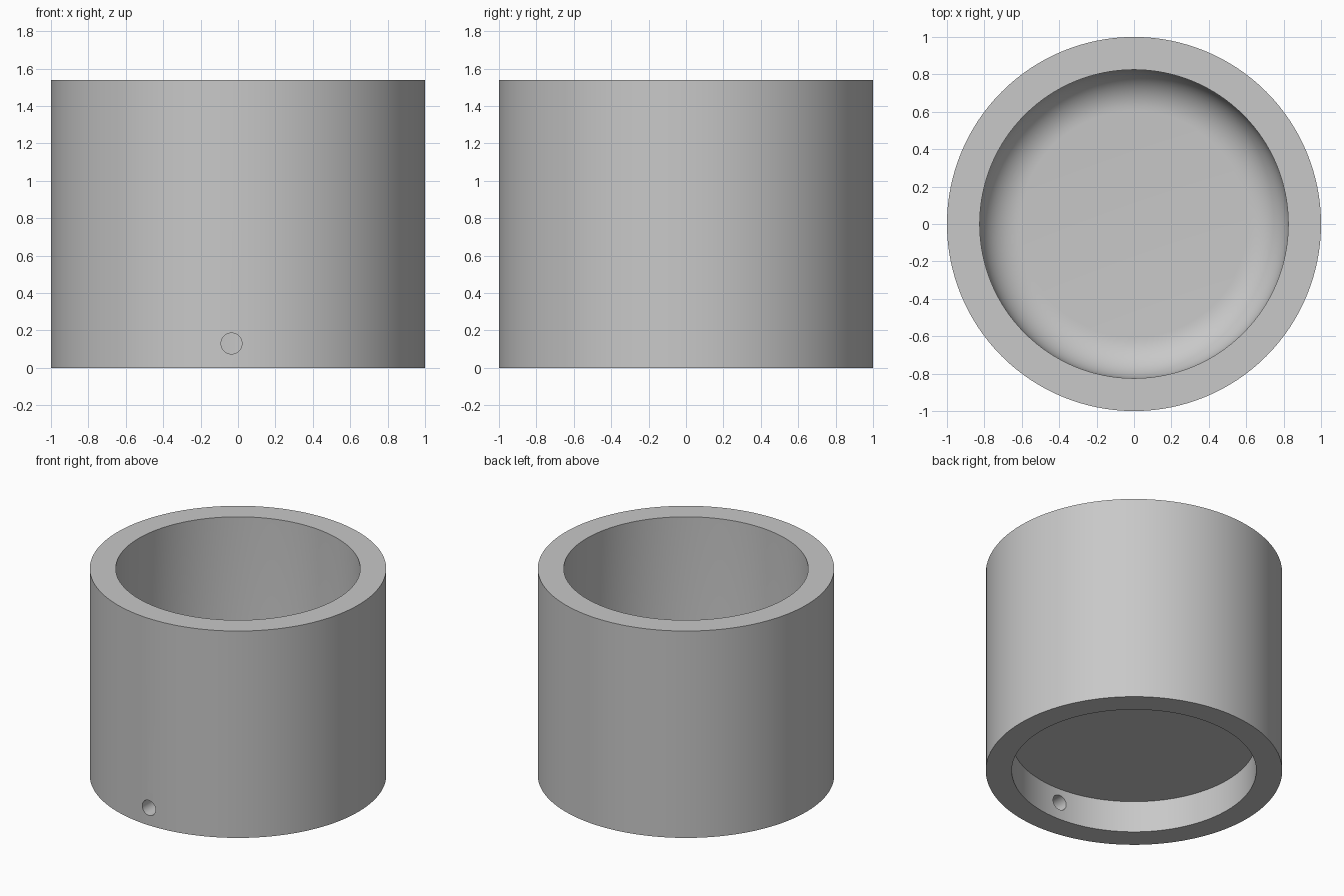
import bpy
import bmesh
import math
from mathutils import Matrix

SEGMENTS = 128
HEIGHT, OUTER, INNER = 1.54, 1.0, 0.825
RECESS, FLOOR, FILLET = 0.235, 0.38, 0.22

default = bpy.data.objects.get("Cube")
if default:
    bpy.data.objects.remove(default, do_unlink=True)

grey = bpy.data.materials.new("plain grey")
grey.use_nodes = True
colour = (0.58, 0.58, 0.58, 1)
grey.diffuse_color = colour
grey.node_tree.nodes["Principled BSDF"].inputs["Base Color"].default_value = colour


def add_object(name, bm):
    bmesh.ops.recalc_face_normals(bm, faces=bm.faces)
    mesh = bpy.data.meshes.new(name)
    bm.to_mesh(mesh)
    bm.free()
    mesh.materials.append(grey)
    obj = bpy.data.objects.new(name, mesh)
    bpy.context.collection.objects.link(obj)
    return obj


# Pot section: underside recess, foot, outer wall, rim, inner wall, rounded floor
profile = [(0, RECESS), (INNER, RECESS), (INNER, 0), (OUTER, 0),
           (OUTER, HEIGHT), (INNER, HEIGHT)]
for i in range(13):
    a = math.pi / 2 * i / 12
    profile.append((INNER - FILLET + FILLET * math.cos(a),
                    FLOOR + FILLET - FILLET * math.sin(a)))
profile.append((0, FLOOR))

bm = bmesh.new()
verts = [bm.verts.new((0, -r, z)) for r, z in profile]
edges = [bm.edges.new(pair) for pair in zip(verts, verts[1:])]
bmesh.ops.spin(bm, geom=verts + edges, cent=(0, 0, 0), axis=(0, 0, 1),
               angle=math.tau, steps=SEGMENTS)
bmesh.ops.remove_doubles(bm, verts=bm.verts, dist=0.0005)
pot = add_object("pot_body", bm)

# Drain hole through the front of the foot ring
bm = bmesh.new()
place = Matrix.Translation((-0.035, -0.9, 0.13)) @ Matrix.Rotation(math.pi / 2, 4, "X")
bmesh.ops.create_cone(bm, cap_ends=True, segments=40, radius1=0.056,
                      radius2=0.056, depth=0.6, matrix=place)
cutter = add_object("drain_hole_cutter", bm)
cutter.hide_render = True
cutter.hide_viewport = True

cut = pot.modifiers.new("drain_hole", "BOOLEAN")
cut.operation = "DIFFERENCE"
cut.solver = "EXACT"
cut.object = cutter
bpy.context.view_layer.objects.active = pot
for obj in bpy.context.selected_objects:
    obj.select_set(False)
pot.select_set(True)
bpy.ops.object.modifier_apply(modifier=cut.name)
bpy.data.objects.remove(cutter, do_unlink=True)
bpy.ops.object.shade_smooth_by_angle(angle=math.radians(30))
